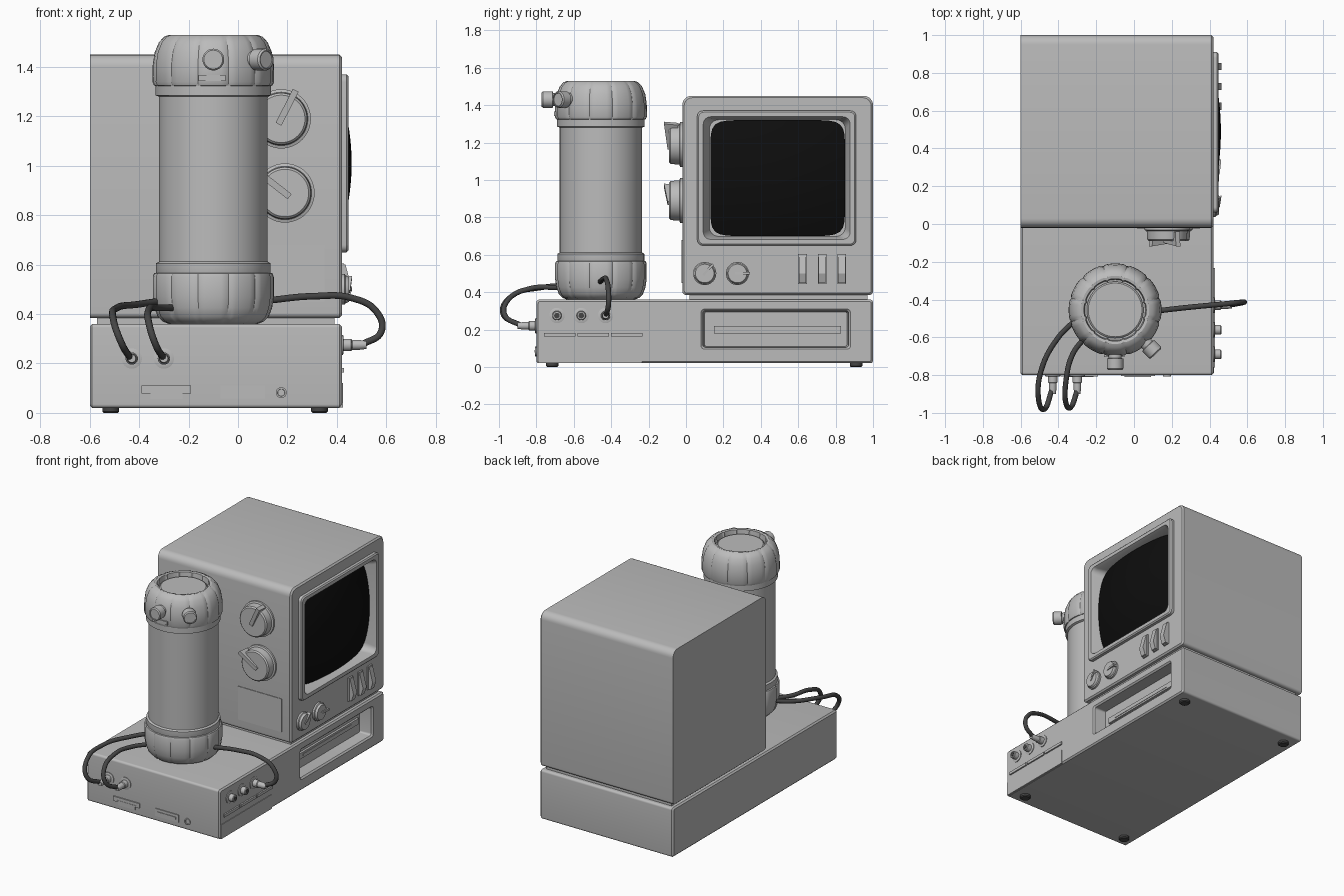
import bpy, bmesh, math
from mathutils import Vector

cube = bpy.data.objects.get("Cube")
if cube:
    bpy.data.objects.remove(cube, do_unlink=True)


def material(name, value):
    m = bpy.data.materials.new(name)
    m.use_nodes = True
    colour = (value, value, value, 1)
    m.diffuse_color = colour
    m.node_tree.nodes["Principled BSDF"].inputs["Base Color"].default_value = colour
    return m


GREY = material("casing grey", 0.5)
DARK = material("cable dark grey", 0.06)
BLACK = material("screen black", 0.004)
X, Y, Z = Vector((1, 0, 0)), Vector((0, 1, 0)), Vector((0, 0, 1))


def finish(name, bm, mat=GREY):
    bmesh.ops.recalc_face_normals(bm, faces=bm.faces)
    me = bpy.data.meshes.new(name)
    bm.to_mesh(me)
    bm.free()
    me.materials.append(mat)
    me.shade_smooth()
    me.set_sharp_from_angle(angle=math.radians(32))
    ob = bpy.data.objects.new(name, me)
    bpy.context.collection.objects.link(ob)
    return ob


def loft(name, rings, mat=GREY):
    """Skin a list of equal-length rings and cap both ends."""
    bm = bmesh.new()
    rows = [[bm.verts.new(p) for p in ring] for ring in rings]
    n = len(rows[0])
    for a, b in zip(rows, rows[1:]):
        for i in range(n):
            j = (i + 1) % n
            bm.faces.new((a[i], a[j], b[j], b[i]))
    bm.faces.new(rows[0])
    bm.faces.new(rows[-1])
    return finish(name, bm, mat)


def rounded(x, y0, y1, z0, z1, top, bottom=None):
    """Rounded rectangle in the plane at x."""
    bottom = top if bottom is None else bottom
    pts = []
    for k, (y, z, r) in enumerate(((y1, z1, top), (y0, z1, top),
                                   (y0, z0, bottom), (y1, z0, bottom))):
        sy, sz = (-1 if k in (0, 3) else 1), (-1 if k < 2 else 1)
        for i in range(7):
            a = (k + i / 6) * math.pi / 2
            pts.append((x, y + sy * r + r * math.cos(a), z + sz * r + r * math.sin(a)))
    return pts


def lathe(name, origin, axis, profile, mat=GREY, steps=32, groove=0):
    """Turn (radius, height) points about an axis, optionally with ribs."""
    origin, axis = Vector(origin), Vector(axis).normalized()
    u = axis.cross(X if abs(axis.z) > 0.5 else Z).normalized()
    v = axis.cross(u)
    rings = []
    for r, h in profile:
        ring = []
        for i in range(steps):
            a = math.tau * i / steps
            rr = r - (groove if i % 8 == 4 else 0)
            ring.append(origin + axis * h + (u * math.cos(a) + v * math.sin(a)) * rr)
        rings.append(ring)
    return loft(name, rings, mat)


def prism(name, origin, u, v, pts, width, mat=GREY):
    """Extrude a flat profile drawn along u and v."""
    w = u.cross(v).normalized() * width / 2
    flat = [Vector(origin) + u * a + v * b for a, b in pts]
    return loft(name, [[p - w for p in flat], [p + w for p in flat]], mat)


def box(name, lo, hi, mat=GREY):
    (x0, y0, z0), (x1, y1, z1) = lo, hi
    corners = ((x0, y0), (x1, y0), (x1, y1), (x0, y1))
    return loft(name, [[(x, y, z) for x, y in corners] for z in (z0, z1)], mat)


# base unit with a recessed drive bay
loft("base_unit", [
    rounded(-0.6, -0.79, 0.99, 0.03, 0.35, 0.01),
    rounded(-0.59, -0.8, 1, 0.02, 0.36, 0.015),
    rounded(0.41, -0.8, 1, 0.02, 0.36, 0.015),
    rounded(0.42, -0.79, 0.99, 0.03, 0.35, 0.01),
    rounded(0.42, 0.08, 0.88, 0.095, 0.31, 0.02),
    rounded(0.41, 0.09, 0.87, 0.105, 0.30, 0.015),
    rounded(0.33, 0.1, 0.86, 0.11, 0.295, 0.01)])
box("drive_slot", (0.32, 0.15, 0.18), (0.345, 0.83, 0.22))
box("drive_slot_gap", (0.34, 0.22, 0.192), (0.348, 0.75, 0.208))
for x in (-0.515, 0.33):
    for y in (-0.715, 0.91):
        lathe("foot", (x, y, 0), Z, [(0.028, 0), (0.034, 0.006), (0.034, 0.025)], DARK)
box("plinth", (-0.57, 0.02, 0.35), (0.39, 0.97, 0.4))

# monitor with bezel and recess in a single skin
case = (-0.02, 1, 0.385, 1.45)
loft("monitor_case", [
    rounded(-0.6, *case, 0.05, 0.02),
    rounded(0.41, *case, 0.05, 0.02),
    rounded(0.42, -0.01, 0.99, 0.395, 1.44, 0.045, 0.015),
    rounded(0.42, 0.06, 0.91, 0.65, 1.37, 0.03),
    rounded(0.44, 0.06, 0.91, 0.65, 1.37, 0.03),
    rounded(0.447, 0.068, 0.902, 0.658, 1.362, 0.025),
    rounded(0.447, 0.092, 0.878, 0.682, 1.338, 0.04),
    rounded(0.425, 0.1, 0.87, 0.69, 1.33, 0.04),
    rounded(0.35, 0.125, 0.852, 0.698, 1.322, 0.05)])


# bulging picture tube
def screen_ring(t, x=None):
    ring = []
    for i in range(96):
        a = math.tau * i / 96
        c, s = math.cos(a), math.sin(a)
        k = t / (abs(c) ** 9 + abs(s) ** 9) ** (1 / 9)
        y, z = 0.36 * k * c, 0.31 * k * s
        ring.append((0.46 - 0.36 * y * y - 0.55 * z * z if x is None else x, 0.49 + y, 1.01 + z))
    return ring


loft("screen", [screen_ring(1, 0.34)] + [screen_ring(i / 10) for i in range(10, 0, -1)], BLACK)


# dials with wedge pointers
def dial(name, pos, out, pointer, r, depth):
    lathe(name, pos, out, [(r, -0.005), (r, 0.012), (r * 0.9, 0.016), (r * 0.87, depth - 0.008),
                           (r * 0.8, depth)], steps=48)
    prism(name + "_pointer", pos, pointer, out,
          [(-0.2 * r, depth * 0.5), (1.02 * r, depth * 0.3), (1.08 * r, depth * 1.4),
           (-0.2 * r, depth * 1.12)], r * 0.22)


def turned(u, v, degrees):
    a = math.radians(degrees)
    return u * math.cos(a) + v * math.sin(a)


dial("upper_dial", (0.175, -0.02, 1.19), -Y, turned(X, Z, 63), 0.12, 0.07)
dial("lower_dial", (0.19, -0.02, 0.89), -Y, turned(X, Z, 142), 0.12, 0.07)
dial("left_small_knob", (0.42, 0.1, 0.5), X, turned(Y, Z, 48), 0.062, 0.03)
dial("right_small_knob", (0.42, 0.275, 0.5), X, turned(Y, Z, 0), 0.062, 0.03)

# rocker switches and access panel
for y in (0.623, 0.728, 0.833):
    box("switch_frame", (0.41, y - 0.023, 0.445), (0.43, y + 0.023, 0.605))
    prism("rocker_switch", (0.42, y, 0.45), Z, X,
          [(0, 0), (0.15, 0), (0.15, 0.015), (0.05, 0.042), (0, 0.025)], 0.038)
box("access_panel", (0.017, -0.024, 0.45), (0.35, -0.015, 0.68))

# canister: plain tube between ribbed caps
centre = (-0.1, -0.455, 0)
lathe("canister_body", centre, Z, [
    (0.21, 0.5), (0.232, 0.56), (0.232, 0.605), (0.22, 0.612), (0.22, 1.28),
    (0.234, 1.285), (0.234, 1.325), (0.2, 1.34)], steps=64)
lathe("canister_foot", centre, Z, [
    (0.18, 0.36), (0.205, 0.37), (0.225, 0.39), (0.238, 0.425), (0.245, 0.47),
    (0.245, 0.55), (0.24, 0.565), (0.22, 0.57)], steps=96, groove=0.006)
lathe("canister_cap", centre, Z, [
    (0.22, 1.32), (0.24, 1.325), (0.246, 1.34), (0.245, 1.41), (0.237, 1.46),
    (0.22, 1.5), (0.2, 1.522), (0.18, 1.53), (0.165, 1.527), (0.16, 1.49)],
    steps=96, groove=0.006)
lathe("cap_lid", centre, Z, [(0.15, 1.47), (0.15, 1.5), (0.142, 1.506)], steps=64)
for name, axis in (("front_valve", -Y), ("side_valve", turned(X, Y, -47))):
    lathe(name, Vector(centre) + Z * 1.43, axis, [
        (0.034, 0.2), (0.034, 0.255), (0.044, 0.258), (0.044, 0.31), (0.038, 0.317),
        (0.034, 0.317), (0.034, 0.311)])
box("cap_plate", (-0.16, -0.705, 1.343), (-0.05, -0.68, 1.367))


# sockets, plugs and cables
def socket(name, pos, out, plugged):
    lathe(name, pos, out, [(0.041, -0.005), (0.041, 0.005), (0.03, 0.008), (0.025, 0.008),
                           (0.025, 0.038), (0.021, 0.042)])
    if plugged:
        lathe(name + "_plug", pos, out, [(0.02, 0.03), (0.02, 0.07), (0.016, 0.1), (0.013, 0.1)])
    else:
        lathe(name + "_hole", pos, out, [(0.015, 0.03), (0.015, 0.044)], DARK)


def cable(name, points):
    cu = bpy.data.curves.new(name, "CURVE")
    cu.dimensions = "3D"
    cu.bevel_depth, cu.bevel_resolution, cu.use_fill_caps = 0.014, 3, True
    sp = cu.splines.new("BEZIER")
    sp.bezier_points.add(len(points) - 1)
    for bp, p in zip(sp.bezier_points, points):
        bp.co = p
        bp.handle_left_type = bp.handle_right_type = "AUTO"
    cu.materials.append(DARK)
    bpy.context.collection.objects.link(bpy.data.objects.new(name, cu))


for y in (-0.69, -0.56, -0.43):
    socket("side_socket", (0.42, y, 0.275), X, y > -0.5)
for x in (-0.43, -0.3):
    socket("front_socket", (x, -0.8, 0.22), -Y, True)
cable("outer_cable", [(-0.3, -0.5, 0.455), (-0.4, -0.6, 0.44), (-0.49, -0.77, 0.425),
                      (-0.505, -0.93, 0.38), (-0.475, -0.98, 0.29), (-0.435, -0.88, 0.22)])
cable("inner_cable", [(-0.26, -0.6, 0.425), (-0.325, -0.69, 0.425), (-0.36, -0.83, 0.42),
                      (-0.36, -0.95, 0.36), (-0.335, -0.97, 0.28), (-0.3, -0.88, 0.22)])
cable("side_cable", [(0.12, -0.46, 0.455), (0.3, -0.44, 0.472), (0.46, -0.425, 0.465),
                     (0.56, -0.415, 0.41), (0.58, -0.415, 0.33), (0.5, -0.43, 0.275)])

# trim on the base
for y in (-0.76, -0.58, -0.4):
    box("side_strip", (0.41, y, 0.163), (0.43, y + 0.168, 0.182))
box("side_cover", (0.41, -0.79, 0.022), (0.424, -0.235, 0.12))
box("wide_port", (-0.39, -0.808, 0.078), (-0.19, -0.79, 0.11))
box("wide_port_lip", (-0.355, -0.806, 0.056), (-0.225, -0.79, 0.078))
box("wide_port_gap", (-0.365, -0.81, 0.084), (-0.215, -0.79, 0.09))
box("square_port", (-0.07, -0.806, 0.058), (0.11, -0.79, 0.11))
box("square_port_gap", (-0.05, -0.81, 0.078), (0.09, -0.79, 0.092))
lathe("round_port", (0.175, -0.8, 0.082), -Y, [(0.022, -0.005), (0.022, 0.007), (0.015, 0.007),
                                              (0.014, 0.001)])
